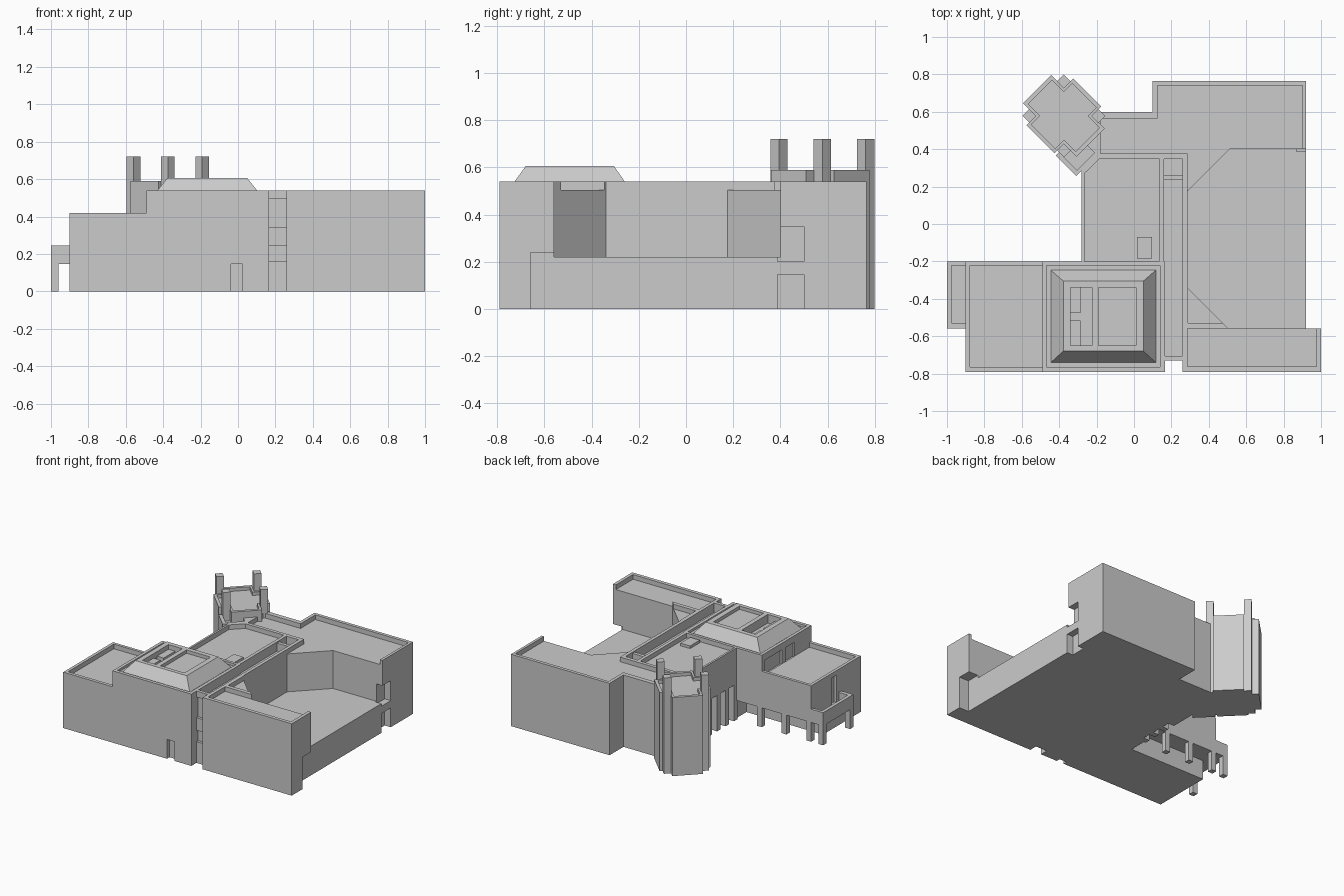
import bpy, bmesh, math

if "Cube" in bpy.data.objects:
    bpy.data.objects.remove(bpy.data.objects["Cube"])

stone = bpy.data.materials.new("grey stone")
stone.diffuse_color = (0.6, 0.6, 0.6, 1)
stone.use_nodes = True
stone.node_tree.nodes["Principled BSDF"].inputs["Base Color"].default_value = stone.diffuse_color


def prism(name, pts, z0, z1, top=None):
    """Upright solid from a plan outline; top = optional other outline at z1."""
    area = sum(a[0] * b[1] - b[0] * a[1] for a, b in zip(pts, pts[1:] + pts[:1]))
    if area < 0:
        pts = pts[::-1]
    bm = bmesh.new()
    lo = [bm.verts.new((x, y, z0)) for x, y in pts]
    hi = [bm.verts.new((x, y, z1)) for x, y in (top or pts)]
    bm.faces.new(lo[::-1])
    bm.faces.new(hi)
    n = len(pts)
    for i in range(n):
        j = (i + 1) % n
        bm.faces.new((lo[i], lo[j], hi[j], hi[i]))
    me = bpy.data.meshes.new(name)
    bm.to_mesh(me)
    bm.free()
    me.materials.append(stone)
    ob = bpy.data.objects.new(name, me)
    bpy.context.collection.objects.link(ob)
    return ob


def rect(x0, x1, y0, y1):
    return [(x0, y0), (x1, y0), (x1, y1), (x0, y1)]


def box(name, x0, x1, y0, y1, z0, z1):
    return prism(name, rect(x0, x1, y0, y1), z0, z1)


def cut(ob, pts, z0, z1):
    """Carve a prism out of an object."""
    c = prism("cutter", pts, z0, z1)
    m = ob.modifiers.new("cut", 'BOOLEAN')
    m.operation, m.solver, m.object = 'DIFFERENCE', 'EXACT', c
    bpy.context.view_layer.objects.active = ob
    bpy.ops.object.modifier_apply(modifier=m.name)
    bpy.data.objects.remove(c)


TOP, DECK = 0.54, 0.505
arcade = rect(-1.1, -0.265, -0.34, -0.1)

# Low west wing with sunken roof and open arcade behind
west = box("west_wing", -0.90, -0.49, -0.79, -0.20, 0, 0.42)
cut(west, rect(-0.877, -0.4, -0.765, -0.222), 0.385, 1)
cut(west, arcade, -0.1, 0.145)
cut(west, rect(-1, -0.88, -0.50, -0.44), 0.18, 0.385)

# Main hall
hall = box("main_hall", -0.49, 0.165, -0.79, -0.20, 0, TOP)
cut(hall, rect(-0.467, 0.14, -0.765, -0.222), 0.522, 1)
cut(hall, arcade, -0.1, 0.145)
cut(hall, rect(-0.037, 0.025, -0.9, -0.76), -0.1, 0.145)
for y0, y1 in ((-0.44, -0.24), (-0.59, -0.48)):
    cut(hall, rect(-0.6, -0.475, y0, y1), 0.38, 0.49)

# Hipped roof with two sunken skylights
roof = prism("hipped_roof", rect(-0.45, 0.122, -0.745, -0.242), 0.515, 0.605,
             rect(-0.378, 0.05, -0.68, -0.305))
cut(roof, rect(-0.34, -0.225, -0.65, -0.34), 0.54, 1)
cut(roof, rect(-0.19, 0.01, -0.65, -0.34), 0.58, 1)
for y0, y1 in ((-0.65, -0.515), (-0.475, -0.34)):
    box("roof_plant", -0.34, -0.285, y0, y1, 0.53, 0.57)

# Balcony and arcade columns
balcony = box("balcony", -1.0, -0.895, -0.56, -0.20, 0.145, 0.245)
cut(balcony, rect(-0.975, -0.8, -0.53, -0.222), 0.18, 1)
for x, y in ((-0.98, -0.22), (-0.98, -0.54), (-0.88, -0.22), (-0.675, -0.22), (-0.47, -0.22)):
    box("arcade_column", x - 0.02, x + 0.02, y - 0.02, y + 0.02, 0, 0.15)

# Centre wing with chamfered corner and tall openings on its west side
centre = prism("centre_wing", [(-0.28, -0.21), (0.16, -0.21), (0.16, 0.375),
                               (-0.19, 0.375), (-0.28, 0.285)], 0, TOP)
cut(centre, [(-0.265, -0.2), (0.135, -0.2), (0.135, 0.35), (-0.182, 0.35), (-0.265, 0.27)], DECK, 1)
for y in (-0.14, -0.04, 0.06):
    cut(centre, rect(-0.4, -0.23, y - 0.03, y + 0.03), -0.1, 0.27)
box("roof_hatch", 0.015, 0.095, -0.185, -0.07, 0.49, 0.525)

# Narrow spine between the wings, with a trench roof and front windows
spine = box("spine", 0.155, 0.285, -0.73, 0.375, 0, TOP)
cut(spine, rect(0.157, 0.26, -0.705, 0.347), 0.47, 1)
for z0, z1 in ((0.16, 0.245), (0.34, 0.495)):
    cut(spine, rect(0.1, 0.26, -0.8, -0.71), z0, z1)
box("spine_cross_wall", 0.155, 0.265, 0.235, 0.262, 0.46, 0.53)

# Courtyard terrace
box("courtyard", 0.27, 0.92, -0.57, 0.41, 0, 0.22)

# South east block, overhanging at its outer corner
south = box("south_east_block", 0.26, 1.0, -0.79, -0.56, 0, TOP)
cut(south, rect(0.285, 0.975, -0.763, -0.4), DECK, 1)
cut(south, rect(0.92, 1.1, -0.66, -0.4), -0.1, 0.24)

# Triangular corner of the courtyard
tri = prism("courtyard_corner", [(0.27, -0.325), (0.27, -0.56), (0.505, -0.56)], 0, TOP)
cut(tri, [(0.29, -0.53), (0.6, -0.53), (0.6, -0.2), (0.29, -0.2)], DECK, 1)

# North block with diagonal courtyard wall
north = prism("north_block", [(0.27, 0.16), (0.51, 0.40), (0.92, 0.40), (0.92, 0.765),
                              (0.10, 0.765), (0.10, 0.60), (-0.21, 0.60), (-0.28, 0.45),
                              (-0.20, 0.37), (0.27, 0.37)], 0, TOP)
cut(north, [(0.286, 0.0), (0.9, 0.0), (0.9, 0.74), (0.125, 0.74), (0.125, 0.565),
            (-0.18, 0.565), (-0.18, 0.376), (0.286, 0.376)], DECK, 1)
court = bpy.data.objects["courtyard"]
for z0, z1 in ((-0.1, 0.145), (0.2, 0.35)):
    for ob in (north, court):
        cut(ob, rect(0.87, 1.0, 0.388, 0.5), z0, z1)


def turned(pts):
    """Tower plan coordinates turned 45 degrees about the tower centre."""
    s = math.sqrt(0.5)
    return [(-0.375 + (u - v) * s, 0.578 + (u + v) * s) for u, v in pts]


def cross(a, b, c):
    """Cross outline: arms a by c along u and c by b along v."""
    return turned([(a, -c), (a, c), (c, c), (c, b), (-c, b), (-c, c),
                   (-a, c), (-a, -c), (-c, -c), (-c, -b), (c, -b), (c, -c)])


# Corner tower with four tall piers and a neck joining it to the wings
tower = prism("tower", cross(0.177, 0.203, 0.106), 0, 0.59)
cut(tower, cross(0.155, 0.18, 0.09), 0.565, 1)
for u in (-0.13, 0.13):
    for v in (-0.13, 0.13):
        prism("tower_pier", turned(rect(u - 0.026, u + 0.026, v - 0.026, v + 0.026)), 0, 0.72)
neck = prism("tower_neck", turned(rect(-0.18, -0.02, -0.275, -0.12)), 0, TOP)
cut(neck, turned(rect(-0.155, 0.1, -0.255, -0.1)), DECK, 1)
